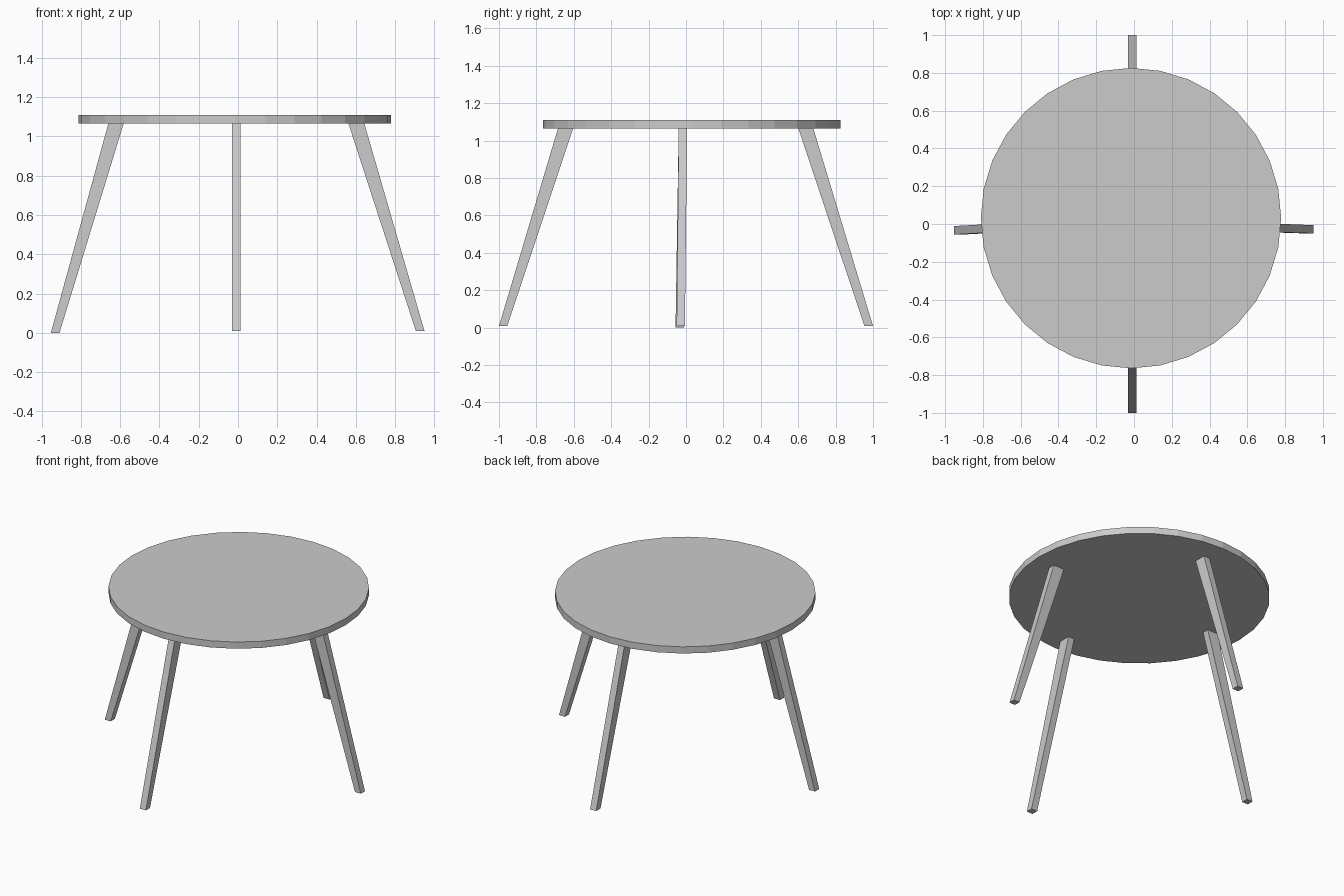
import bpy, bmesh
from math import pi
from mathutils import Matrix

if "Cube" in bpy.data.objects:
    bpy.data.objects.remove(bpy.data.objects["Cube"])

TOP_Z0, TOP_Z1 = 1.065, 1.11


def finish(bm, name):
    bmesh.ops.recalc_face_normals(bm, faces=bm.faces)
    mesh = bpy.data.meshes.new(name)
    bm.to_mesh(mesh)
    bm.free()
    bpy.context.collection.objects.link(bpy.data.objects.new(name, mesh))


def leg(name, low, high, z0):
    """Tapered leg between two rectangles given as (x0, x1, y0, y1)."""
    bm = bmesh.new()
    rings = []
    for (x0, x1, y0, y1), z in ((low, z0), (high, TOP_Z0 + 0.002)):
        rings.append([bm.verts.new((x, y, z)) for x, y in
                      ((x0, y0), (x1, y0), (x1, y1), (x0, y1))])
    a, b = rings
    bm.faces.new(a)
    bm.faces.new(b)
    for i in range(4):
        j = (i + 1) % 4
        bm.faces.new((a[i], a[j], b[j], b[i]))
    finish(bm, name)


# Round table top, 32 flat sides
bm = bmesh.new()
bmesh.ops.create_cone(bm, cap_ends=True, segments=32, radius1=0.795, radius2=0.795,
                      depth=TOP_Z1 - TOP_Z0,
                      matrix=Matrix.Translation((-0.016, 0.031, (TOP_Z0 + TOP_Z1) / 2)))
finish(bm, "table_top")

# Splayed legs, wider at the top
leg("left_leg", (-0.953, -0.909, -0.056, -0.011), (-0.66, -0.582, -0.039, 0.006), 0.0)
leg("right_leg", (0.906, 0.95, -0.05, -0.006), (0.562, 0.643, -0.039, 0.006), 0.008)
leg("front_leg", (-0.031, 0.014, -1.0, -0.956), (-0.031, 0.014, -0.684, -0.603), 0.008)
leg("back_leg", (-0.031, 0.014, 0.954, 1.0), (-0.031, 0.014, 0.6, 0.68), 0.008)
